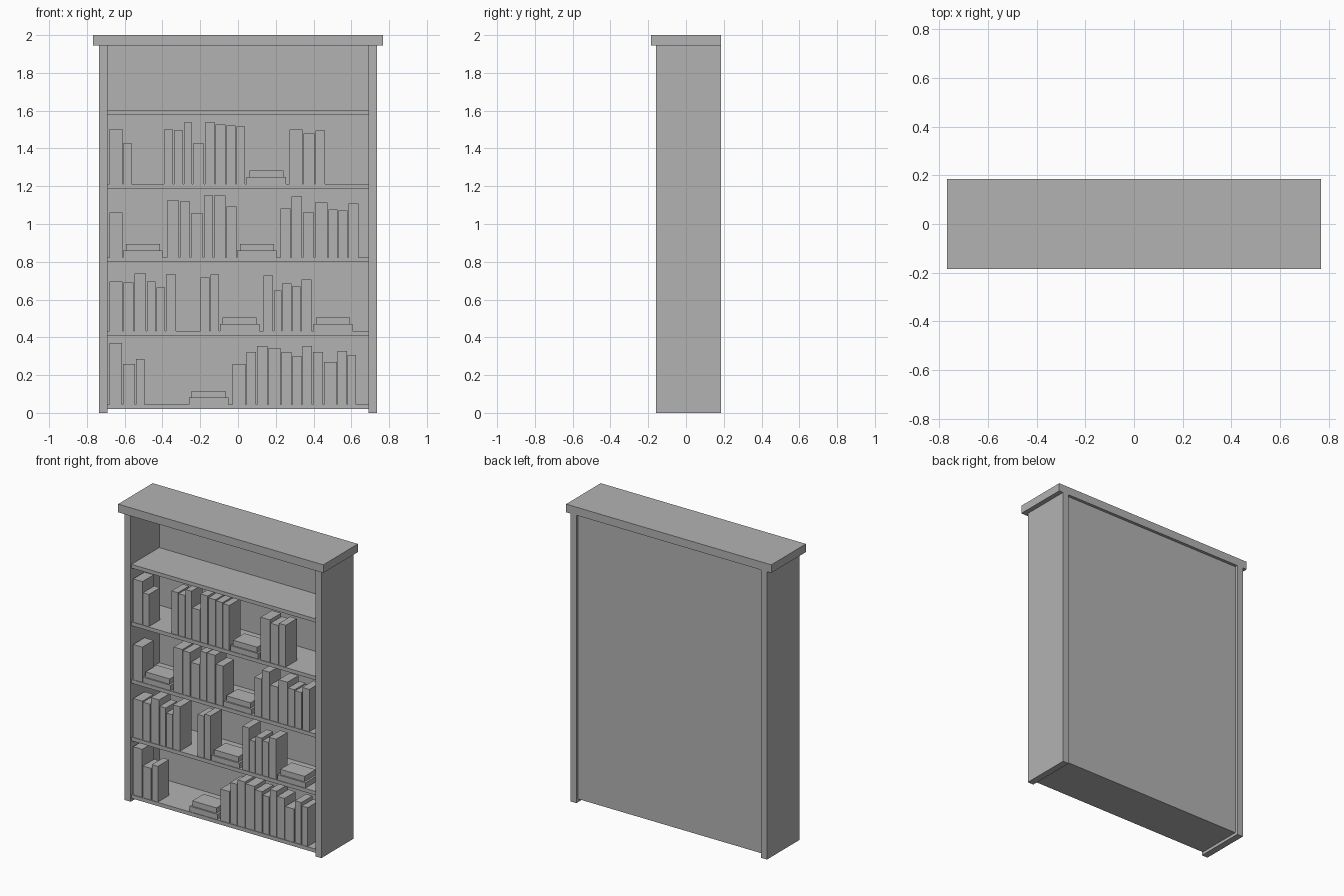
import bpy

default_cube = bpy.data.objects.get("Cube")
if default_cube:
    bpy.data.objects.remove(default_cube, do_unlink=True)

# One plain grey for the whole bookcase
grey = bpy.data.materials.new("plain_grey")
grey.use_nodes = True
grey.diffuse_color = (0.45, 0.45, 0.45, 1)
grey.node_tree.nodes["Principled BSDF"].inputs["Base Color"].default_value = grey.diffuse_color


def box(name, x_range, y_range, z_range):
    """Add a flat-shaded box filling the three ranges."""
    ranges = (x_range, y_range, z_range)
    centre = [(low + high) / 2 for low, high in ranges]
    bpy.ops.mesh.primitive_cube_add(size=1, location=centre)
    part = bpy.context.object
    part.name = name
    part.scale = [high - low for low, high in ranges]
    bpy.ops.object.transform_apply(location=False, rotation=False, scale=True)
    part.data.materials.append(grey)
    return part


INNER, OUTER = 0.69, 0.735
FRONT, BACK = -0.16, 0.185
PANEL_FRONT, PANEL_BACK = 0.145, 0.165
CAP_BASE = 1.945
SHELF_THICKNESS, FIRST_SHELF, SHELF_PITCH = 0.025, 0.045, 0.389
BOOK_FRONT, BOOK_DEPTH, BOOK_GAP = -0.148, 0.12, 0.005

# Carcass: sides, cap and recessed back
box("right_side", (-OUTER, -INNER), (FRONT, BACK), (0, CAP_BASE))
box("left_side", (INNER, OUTER), (FRONT, BACK), (0, CAP_BASE))
box("top_cap", (-0.767, 0.767), (-BACK, BACK), (CAP_BASE, 2))
box("back_panel", (-INNER, INNER), (PANEL_FRONT, PANEL_BACK),
    (FIRST_SHELF - SHELF_THICKNESS, CAP_BASE))

# Evenly spaced shelves
shelf_tops = [FIRST_SHELF + SHELF_PITCH * level for level in range(5)]
for top in shelf_tops:
    box("shelf", (-INNER, INNER), (FRONT + 0.008, PANEL_FRONT),
        (top - SHELF_THICKNESS, top))


def book_run(shelf, start, *books):
    """Stand books side by side; each is (width, height) in thousandths."""
    x, base = start, shelf_tops[shelf]
    for width, height in books:
        right = x + width / 1000
        box("standing_book", (x, right), (BOOK_FRONT, BOOK_FRONT + BOOK_DEPTH),
            (base, base + height / 1000))
        x = right + BOOK_GAP


def book_stack(shelf, x):
    """Lay a smaller book flat on a larger one."""
    base = shelf_tops[shelf]
    middle = BOOK_FRONT + 0.07
    for name, half_width, half_depth in (("lower_flat_book", 0.104, 0.07),
                                         ("upper_flat_book", 0.09, 0.06)):
        box(name, (x - half_width, x + half_width),
            (middle - half_depth, middle + half_depth), (base, base + 0.036))
        base += 0.036


# Lowest shelf
book_run(0, -0.68, (67, 325), (62, 214), (45, 241))
book_stack(0, -0.155)
book_run(0, -0.028, (69, 214), (50, 278), (55, 310), (65, 299), (53, 278), (48, 257),
         (50, 310), (54, 278), (67, 225), (48, 283), (44, 262))

# Second shelf
book_run(1, -0.68, (69, 262), (53, 257), (62, 304), (44, 262), (45, 230), (53, 299))
book_run(1, -0.198, (48, 283), (44, 299))
book_stack(1, 0.009)
book_run(1, 0.136, (50, 294), (38, 214), (48, 251), (43, 235), (53, 272))
book_stack(1, 0.503)

# Third shelf
book_run(2, -0.68, (69, 238))
book_stack(2, -0.504)
book_run(2, -0.377, (65, 302), (53, 296), (64, 233), (48, 328), (60, 328), (53, 270))
book_stack(2, 0.1)
book_run(2, 0.226, (53, 259), (55, 323), (58, 238), (66, 291), (48, 254), (48, 249),
         (53, 286))

# Fourth shelf
book_run(3, -0.68, (69, 292), (43, 218))
book_run(3, -0.393, (48, 288), (48, 283), (43, 325), (58, 214), (53, 325), (53, 315),
         (48, 310), (45, 304))
book_stack(3, 0.15)
book_run(3, 0.273, (69, 288), (58, 267), (50, 283))
